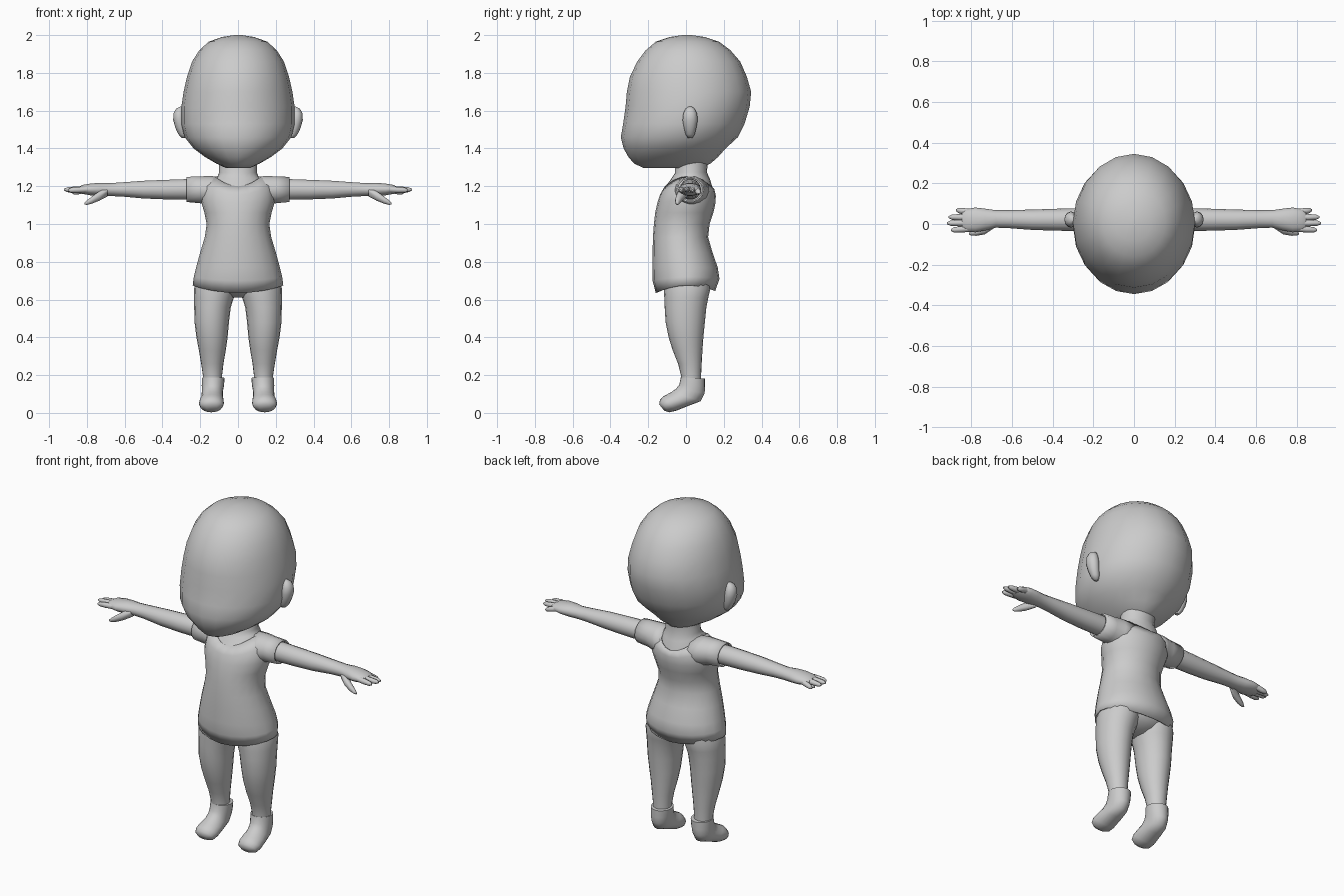
import bpy, bmesh, math
from mathutils import Vector

skin = bpy.data.materials.new("plain_grey")
skin.diffuse_color = (0.6, 0.6, 0.6, 1)


def loft(name, rings, caps=(True, True), thickness=0.0):
    """Skin a list of equally sized point rings into one smooth object."""
    bm = bmesh.new()
    rows = [[bm.verts.new(p) for p in ring] for ring in rings]
    n = len(rows[0])
    for a, b in zip(rows, rows[1:]):
        for i in range(n):
            j = (i + 1) % n
            bm.faces.new((a[i], a[j], b[j], b[i]))
    for row, capped in zip((rows[0], rows[-1]), caps):
        if capped:
            bm.faces.new(row)
    bmesh.ops.recalc_face_normals(bm, faces=bm.faces)
    # open tubes: make sure the skin faces away from its middle
    if not all(caps):
        mid = sum((v.co for v in bm.verts), Vector()) / len(bm.verts)
        if sum((f.calc_center_median() - mid).dot(f.normal) for f in bm.faces) < 0:
            bmesh.ops.reverse_faces(bm, faces=bm.faces)
    mesh = bpy.data.meshes.new(name)
    bm.to_mesh(mesh)
    bm.free()
    mesh.materials.append(skin)
    obj = bpy.data.objects.new(name, mesh)
    bpy.context.collection.objects.link(obj)
    if thickness:
        mod = obj.modifiers.new("cloth", 'SOLIDIFY')
        mod.thickness = thickness
        mod.offset = -1
    bpy.ops.object.select_all(action='DESELECT')
    obj.select_set(True)
    bpy.context.view_layer.objects.active = obj
    bpy.ops.object.shade_smooth_by_angle(angle=math.radians(60))
    return obj


def body_ring(cx, hw, front, back, lift=0.0, t=0.5, n=20):
    """Ring between a front and a back (y, z) point; lift raises its sides."""
    f, b = Vector((0, *front)), Vector((0, *back))
    mid = f.lerp(b, t)
    pts = []
    for i in range(n):
        a = 2 * math.pi * i / n
        c, s = math.cos(a), math.sin(a)
        p = mid + ((f - mid) * c if c > 0 else (b - mid) * -c)
        pts.append(p + Vector((cx + hw * s, 0, lift * s * s)))
    return pts


def limb_ring(x, cy, ry, cz, rz, n=14):
    """Ring across a sideways limb."""
    return [Vector((x, cy + ry * math.cos(2 * math.pi * i / n),
                    cz + rz * math.sin(2 * math.pi * i / n))) for i in range(n)]


# Head: z, half width, front y, back y
head = [(1.297, .065, -.225, .08), (1.32, .115, -.275, .13), (1.355, .175, -.305, .17),
        (1.40, .235, -.33, .21), (1.46, .283, -.345, .275), (1.53, .30, -.333, .31),
        (1.62, .30, -.32, .337), (1.70, .288, -.313, .345), (1.78, .27, -.297, .322),
        (1.86, .243, -.258, .287), (1.92, .205, -.213, .235), (1.965, .155, -.16, .175),
        (1.99, .085, -.085, .10), (2.0, .02, -.02, .03)]
loft("head", [body_ring(0, w, (f, z), (b, z)) for z, w, f, b in head])

# Neck flaring into the collar
loft("neck", [body_ring(0, .122, (-.118, 1.185), (.147, 1.17), .06),
              body_ring(0, .108, (-.078, 1.24), (.128, 1.235), .015),
              body_ring(0, .10, (-.058, 1.27), (.11, 1.275)),
              body_ring(0, .10, (-.055, 1.35), (.12, 1.35))])

# Shirt body, open at hem and neckline
loft("shirt", [body_ring(0, .24, (-.16, .635), (.155, .645), .035),
               body_ring(0, .234, (-.177, .70), (.177, .71), .015),
               body_ring(0, .222, (-.178, .77), (.168, .77)),
               body_ring(0, .20, (-.177, .85), (.14, .85)),
               body_ring(0, .176, (-.175, .93), (.117, .93)),
               body_ring(0, .166, (-.17, 1.0), (.125, 1.0)),
               body_ring(0, .178, (-.163, 1.06), (.145, 1.06)),
               body_ring(0, .197, (-.152, 1.11), (.156, 1.11), .015),
               body_ring(0, .185, (-.138, 1.155), (.158, 1.15), .06),
               body_ring(0, .125, (-.112, 1.20), (.15, 1.185), .06)],
     caps=(False, False), thickness=.008)

# Hips under the shirt
loft("hips", [body_ring(0, .05, (-.04, .61), (.05, .61)),
              body_ring(0, .13, (-.085, .635), (.10, .635)),
              body_ring(0, .20, (-.12, .67), (.13, .67)),
              body_ring(0, .205, (-.13, .76), (.13, .76))])

# Leg: z, inner x, outer x, front y, back y
leg = [(.74, .005, .205, -.11, .12), (.66, .008, .232, -.118, .13), (.61, .022, .233, -.115, .118),
       (.56, .038, .232, -.113, .108), (.48, .048, .23, -.108, .10), (.40, .055, .22, -.092, .092),
       (.33, .065, .207, -.07, .087), (.26, .077, .195, -.042, .083), (.20, .084, .186, -.027, .08),
       (.15, .084, .186, -.025, .08)]
# Shoe: half width, front-top (y, z), back-bottom (y, z)
shoe = [(.060, (-.028, .188), (.10, .182)), (.059, (-.035, .15), (.10, .14)),
        (.056, (-.05, .13), (.099, .105)), (.057, (-.075, .112), (.078, .062)),
        (.063, (-.10, .098), (.02, .04)), (.066, (-.122, .086), (-.05, .012)),
        (.058, (-.138, .068), (-.09, .003)), (.03, (-.142, .045), (-.115, .012))]
# Arm: x, centre y, radius y, centre z, radius z
arm = [(.15, .022, .055, 1.18, .05), (.27, .022, .056, 1.183, .056), (.38, .021, .054, 1.182, .053),
       (.50, .021, .050, 1.182, .048), (.62, .024, .044, 1.183, .038), (.68, .025, .043, 1.182, .035),
       (.73, .022, .053, 1.183, .036), (.78, .02, .061, 1.183, .032), (.825, .018, .055, 1.183, .024),
       (.845, .017, .042, 1.182, .014)]
sleeve = [(.09, .03, .098, 1.168, .084), (.15, .026, .088, 1.176, .080),
          (.20, .023, .077, 1.181, .073), (.272, .022, .073, 1.183, .068)]
# Fingers: start y, tip y, tip x, tip z
fingers = [("index", -.022, -.030, .90, 1.178), ("middle", .005, .004, .92, 1.182),
           ("ring", .032, .034, .912, 1.178), ("little", .057, .068, .875, 1.165)]

for side, s in (("left", 1), ("right", -1)):
    loft(side + "_leg", [body_ring(s * (i + o) / 2, (o - i) / 2, (f, z), (b, z))
                         for z, i, o, f, b in leg])
    loft(side + "_shoe", [body_ring(s * (.131 + .01 * min(k, 5) / 5), w, f, b)
                          for k, (w, f, b) in enumerate(shoe)])
    loft(side + "_arm", [limb_ring(s * x, *r) for x, *r in arm])
    loft(side + "_sleeve", [limb_ring(s * x, *r) for x, *r in sleeve],
         caps=(False, False), thickness=.008)
    for name, y0, y1, x1, z1 in fingers:
        rings = []
        for t, r in ((0, .016), (.5, .016), (.85, .013), (1, .005)):
            rings.append(limb_ring(s * (.80 + (x1 - .80) * t), y0 + (y1 - y0) * t, r,
                                   1.183 + (z1 - 1.183) * t, r, 8))
        loft(f"{side}_{name}_finger", rings)
    # Thumb pointing outward, forward and down
    loft(side + "_thumb", [limb_ring(s * x, y, r, z, r * 1.15, 10) for x, y, z, r in
                           ((.69, .0, 1.17, .022), (.735, -.028, 1.148, .023),
                            (.775, -.041, 1.126, .017), (.80, -.046, 1.113, .011),
                            (.812, -.048, 1.108, .004))])
    # Ear: a flattened drop leaning outward at the top
    ear = [(.285, 1.455, .012, .012), (.292, 1.475, .024, .024), (.302, 1.51, .030, .033),
           (.310, 1.55, .033, .040), (.312, 1.585, .030, .036), (.308, 1.61, .02, .024),
           (.300, 1.622, .006, .008)]
    loft(side + "_ear", [body_ring(s * x, w, (.022 - d, z), (.022 + d, z), n=12)
                         for x, z, w, d in ear])
